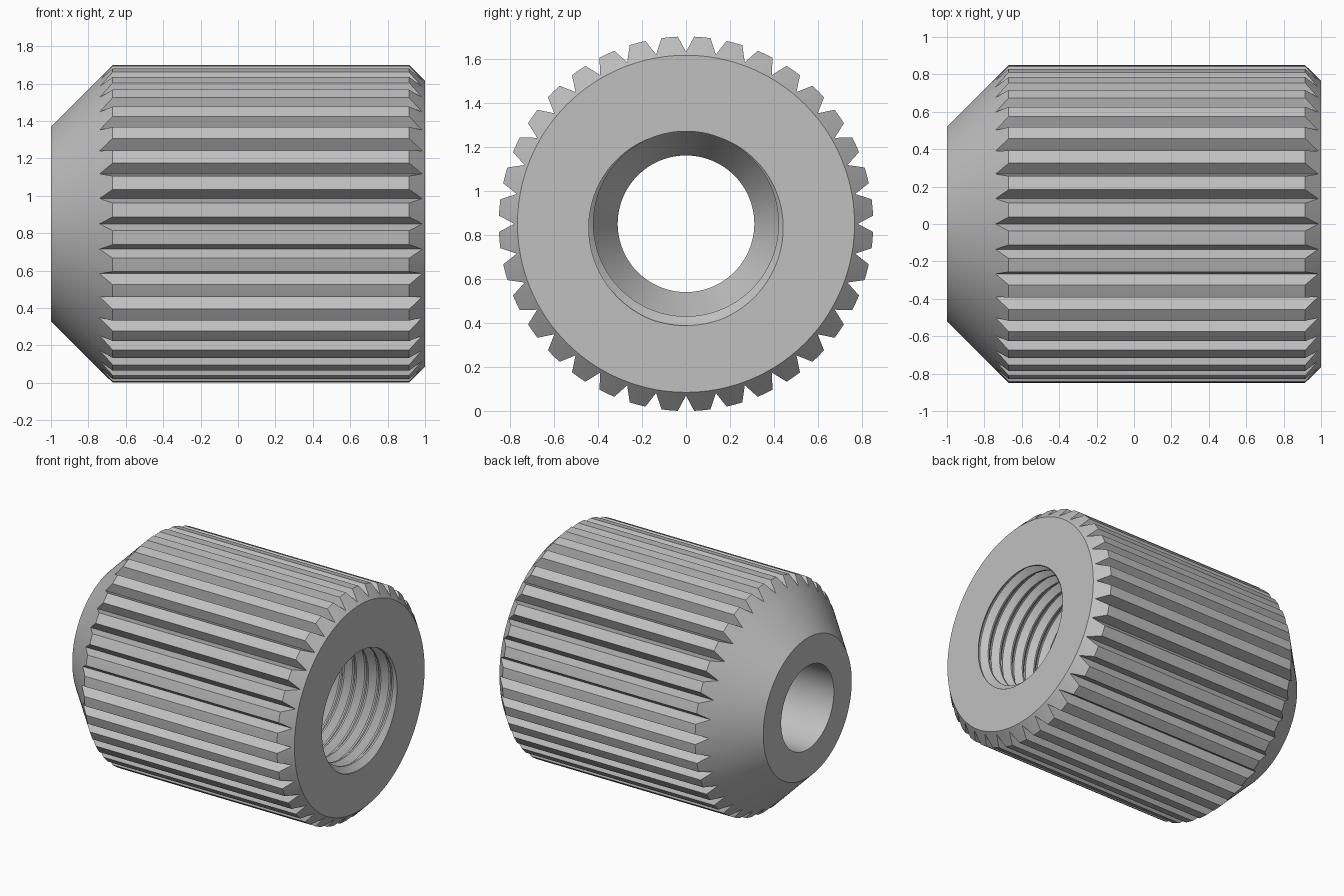
import bpy, bmesh, math

cube = bpy.data.objects.get("Cube")
if cube:
    bpy.data.objects.remove(cube, do_unlink=True)

TEETH = 36
COLUMNS = TEETH * 4          # valley, tip edge, tip middle, tip edge
R_TIP, R_VALLEY = 0.85, 0.78
R_NOSE, R_FACE = 0.52, 0.765
R_MINOR, THREAD_DEPTH, PITCH = 0.42, 0.042, 0.1
THREAD_END = 0.0
R_BORE = 0.31


def thread_radius(x, turn):
    """Radius of the helical groove at depth x and at a fraction of a turn."""
    t = (x - 1) / PITCH - turn
    d = abs(t - round(t))
    return R_MINOR + THREAD_DEPTH * min(1, max(0, (0.44 - d) / 0.38))


def column_profile(j):
    """Closed lengthwise section (x, radius) of the nut at column j."""
    turn = j / COLUMNS
    r = R_VALLEY if j % 4 == 0 else R_TIP
    # nose cone, knurl between its two 45 degree ends, end face
    pts = [(-1, R_NOSE), (-1 + r - R_NOSE, r), (1 - r + R_FACE, r), (1, R_FACE)]
    # threaded hole, from the mouth inwards
    for k in range(1, -13, -1):
        for offset in (0.44, 0.06, -0.06, -0.44):
            x = 1 + PITCH * (turn + k + offset)
            x = min(1, max(THREAD_END, x))
            pts.append((x, thread_radius(x, turn)))
    # relief, taper and plain bore
    pts += [(THREAD_END, R_MINOR), (-0.08, R_MINOR), (-0.27, R_BORE), (-1, R_BORE)]
    return pts


# Knurled body with threaded hole
bm = bmesh.new()
columns = []
for j in range(COLUMNS + 1):
    a = 2 * math.pi * j / COLUMNS - math.pi / 2
    columns.append([bm.verts.new((x, r * math.cos(a), R_TIP + r * math.sin(a)))
                    for x, r in column_profile(j)])
for a, b in zip(columns, columns[1:]):
    n = len(a)
    for i in range(n):
        m = (i + 1) % n
        bm.faces.new((a[i], a[m], b[m], b[i]))
bmesh.ops.remove_doubles(bm, verts=bm.verts, dist=0.00005)
bmesh.ops.dissolve_degenerate(bm, edges=bm.edges, dist=0.00005)
bmesh.ops.recalc_face_normals(bm, faces=bm.faces)

mesh = bpy.data.meshes.new("knurled_nut")
bm.to_mesh(mesh)
bm.free()
nut = bpy.data.objects.new("knurled_nut", mesh)
bpy.context.collection.objects.link(nut)

# Plain grey metal
grey = bpy.data.materials.new("grey")
grey.use_nodes = True
colour = (0.53, 0.53, 0.53, 1)
grey.diffuse_color = colour
grey.node_tree.nodes["Principled BSDF"].inputs["Base Color"].default_value = colour
mesh.materials.append(grey)

# Smooth cones and bores, crisp knurl and thread
bpy.ops.object.select_all(action="DESELECT")
nut.select_set(True)
bpy.context.view_layer.objects.active = nut
bpy.ops.object.shade_smooth_by_angle(angle=math.radians(22))
